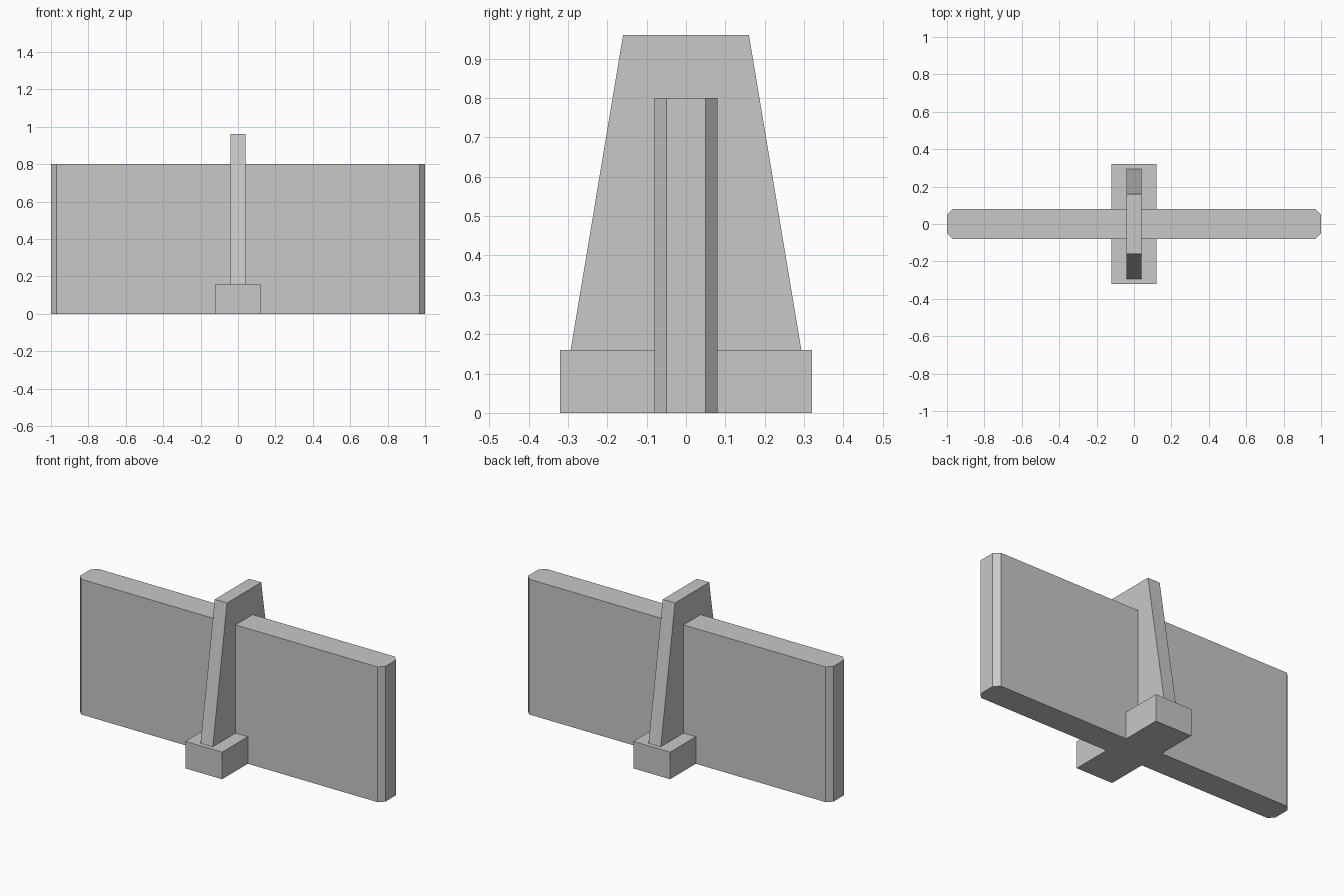
import bpy
import bmesh

if "Cube" in bpy.data.objects:
    bpy.data.objects.remove(bpy.data.objects["Cube"], do_unlink=True)

# Single plain grey
GREY = (0.58, 0.58, 0.58, 1.0)
grey = bpy.data.materials.new("plain grey")
grey.use_nodes = True
grey.diffuse_color = GREY
grey.node_tree.nodes["Principled BSDF"].inputs["Base Color"].default_value = GREY


def prism(name, profile, axis, start, end):
    """Extrude a closed 2D profile along x or z, from start to end."""
    place = {"x": lambda p, d: (d, p[0], p[1]),
             "z": lambda p, d: (p[0], p[1], d)}[axis]
    bm = bmesh.new()
    face = bm.faces.new([bm.verts.new(place(p, start)) for p in profile])
    moved = bmesh.ops.extrude_face_region(bm, geom=[face])["geom"]
    for v in moved:
        if isinstance(v, bmesh.types.BMVert):
            v.co["xyz".index(axis)] = end
    bmesh.ops.recalc_face_normals(bm, faces=bm.faces)
    mesh = bpy.data.meshes.new(name)
    bm.to_mesh(mesh)
    bm.free()
    mesh.materials.append(grey)
    obj = bpy.data.objects.new(name, mesh)
    bpy.context.collection.objects.link(obj)
    return obj


def rectangle(half_x, half_y):
    return [(-half_x, -half_y), (half_x, -half_y), (half_x, half_y), (-half_x, half_y)]


# Long wall panel with chamfered upright corners
L, T, C = 1.0, 0.08, 0.03
panel_outline = [(-L + C, -T), (L - C, -T), (L, -T + C), (L, T - C),
                 (L - C, T), (-L + C, T), (-L, T - C), (-L, -T + C)]
prism("wall_panel", panel_outline, "z", 0.0, 0.8)

# Foot block crossing under the middle
prism("foot_block", rectangle(0.12, 0.32), "z", 0.0, 0.16)

# Tapered buttress rising from the foot through the wall
buttress_outline = [(-0.293, 0.16), (0.293, 0.16), (0.16, 0.96), (-0.16, 0.96)]
prism("tapered_buttress", buttress_outline, "x", -0.04, 0.04)
